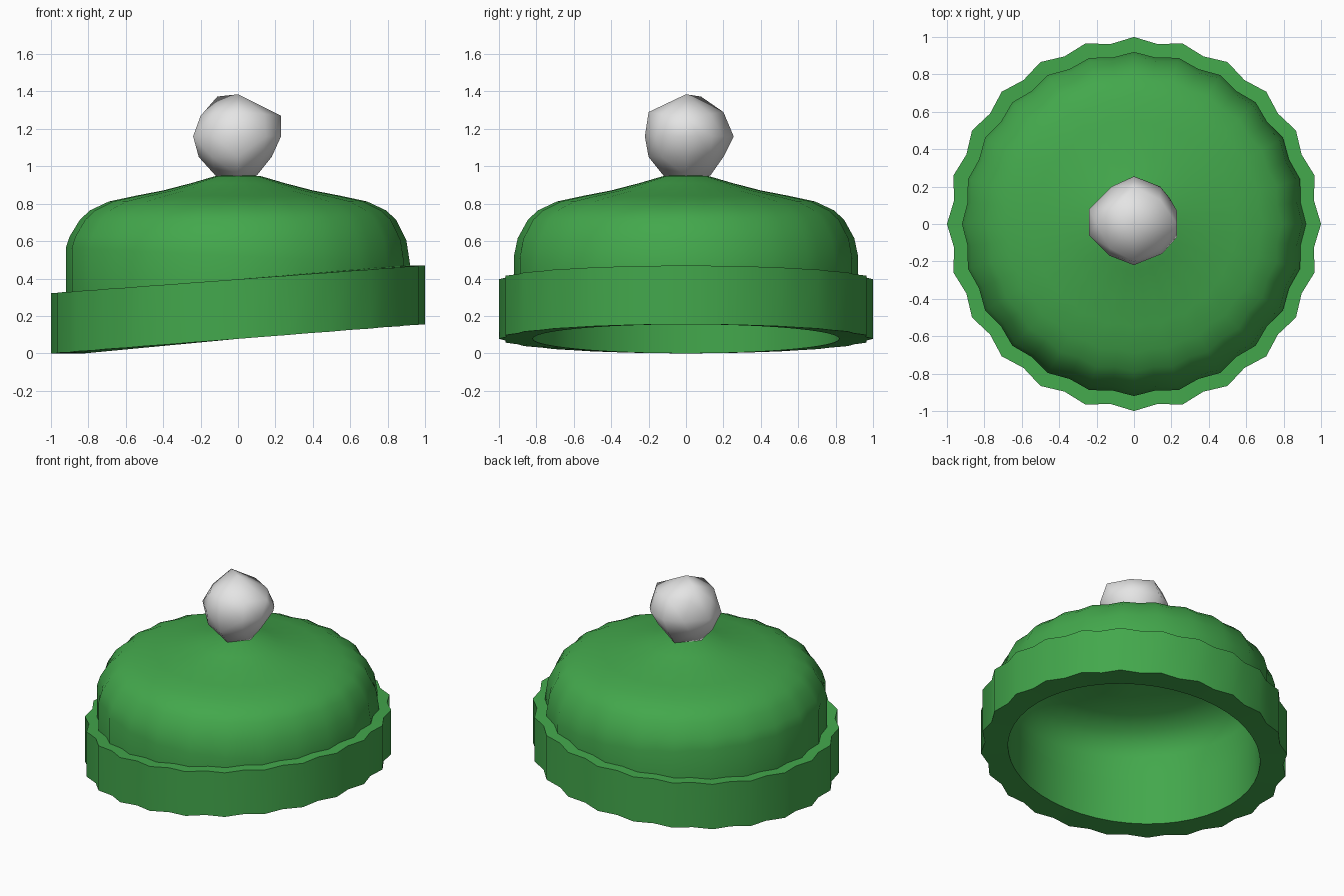
import bpy, bmesh, math

if "Cube" in bpy.data.objects:
    bpy.data.objects.remove(bpy.data.objects["Cube"])

def material(name, rgb):
    m = bpy.data.materials.new(name)
    m.diffuse_color = (*rgb, 1)
    m.use_nodes = True
    m.node_tree.nodes["Principled BSDF"].inputs["Base Color"].default_value = m.diffuse_color
    return m

GREEN = material("hat green", (0.056, 0.39, 0.072))
WHITE = material("pompom white", (0.78, 0.78, 0.78))
SEG = 48  # 24 knitted ribs, a peak and a valley each

def finish(bm, name, mat, angle):
    bmesh.ops.remove_doubles(bm, verts=bm.verts, dist=0.0005)
    bmesh.ops.recalc_face_normals(bm, faces=bm.faces)
    me = bpy.data.meshes.new(name)
    bm.to_mesh(me)
    bm.free()
    ob = bpy.data.objects.new(name, me)
    bpy.context.collection.objects.link(ob)
    me.materials.append(mat)
    bpy.ops.object.select_all(action='DESELECT')
    ob.select_set(True)
    bpy.context.view_layer.objects.active = ob
    bpy.ops.object.shade_smooth_by_angle(angle=math.radians(angle))
    return ob

def ribbed_lathe(name, profile, closed):
    """Profile rows: radius, mean height, rib depth, tilt (rise towards +x)."""
    bm = bmesh.new()
    rings = []
    for r, z, rib, tilt in profile:
        ring = []
        for i in range(SEG):
            a = 2 * math.pi * i / SEG
            rr = r * (1 - rib * (i % 2))
            ring.append(bm.verts.new((rr * math.cos(a), rr * math.sin(a),
                                      z + tilt * math.cos(a))))
        rings.append(ring)
    pairs = list(zip(rings, rings[1:]))
    if closed:
        pairs.append((rings[-1], rings[0]))
    for lo, hi in pairs:
        for i in range(SEG):
            j = (i + 1) % SEG
            bm.faces.new((lo[i], lo[j], hi[j], hi[i]))
    return finish(bm, name, GREEN, 40)

# Tilted ribbed band
ribbed_lathe("hat_band", [(0.82, 0.0775, 0, 0.0775), (1, 0.0775, 0.03, 0.0775),
                          (1, 0.396, 0.03, 0.073), (0.82, 0.396, 0, 0.073)], True)

# Crown: ribbed outer shell, then smooth lining
R = 0.025
ribbed_lathe("crown", [
    (0.92, 0.385, R, 0.073), (0.92, 0.52, R, -0.045), (0.90, 0.615, R, -0.01),
    (0.845, 0.715, R, 0), (0.79, 0.765, R, 0), (0.69, 0.812, R, 0),
    (0.55, 0.842, R, 0), (0.40, 0.871, R, 0), (0.25, 0.91, R, 0),
    (0.12, 0.948, R, 0), (0, 0.955, 0, 0)], False)
ribbed_lathe("crown_lining", [
    (0.82, 0.396, 0, 0.073), (0.82, 0.52, 0, 0), (0.80, 0.59, 0, 0),
    (0.74, 0.67, 0, 0), (0.62, 0.725, 0, 0), (0.45, 0.76, 0, 0),
    (0.25, 0.81, 0, 0), (0, 0.85, 0, 0)], False)

# Pompom: faceted ball as the hull of a few uneven rings
points = [(-.11, .08, 1.373), (0, 0, 1.385), (0, 0, 0.93)]
points += [(x, y, 1.28) for x in (-.13, .14) for y in (-.13, .13)]
points += [(-.20, 0, 1.27), (.23, 0, 1.27), (0, -.20, 1.29), (0, .20, 1.29)]
points += [(x, y, 1.16) for x, y in (
    (-.24, -.06), (-.24, .08), (-.12, .20), (0, .255), (.14, .20), (.19, .14),
    (.23, .07), (.23, -.07), (.15, -.16), (0, -.22), (-.13, -.17))]
points += [(x, y, 1.05) for x, y in (
    (-.21, 0), (.18, 0), (0, -.20), (0, .20),
    (-.14, -.14), (.13, -.13), (-.14, .14), (.13, .13))]
points += [(.10, 0, .95), (-.12, 0, .95), (0, -.12, .95), (0, .13, .95)]
bm = bmesh.new()
for p in points:
    bm.verts.new(p)
bmesh.ops.convex_hull(bm, input=bm.verts)
bmesh.ops.delete(bm, geom=[v for v in bm.verts if not v.link_faces], context='VERTS')
finish(bm, "pompom", WHITE, 80)
